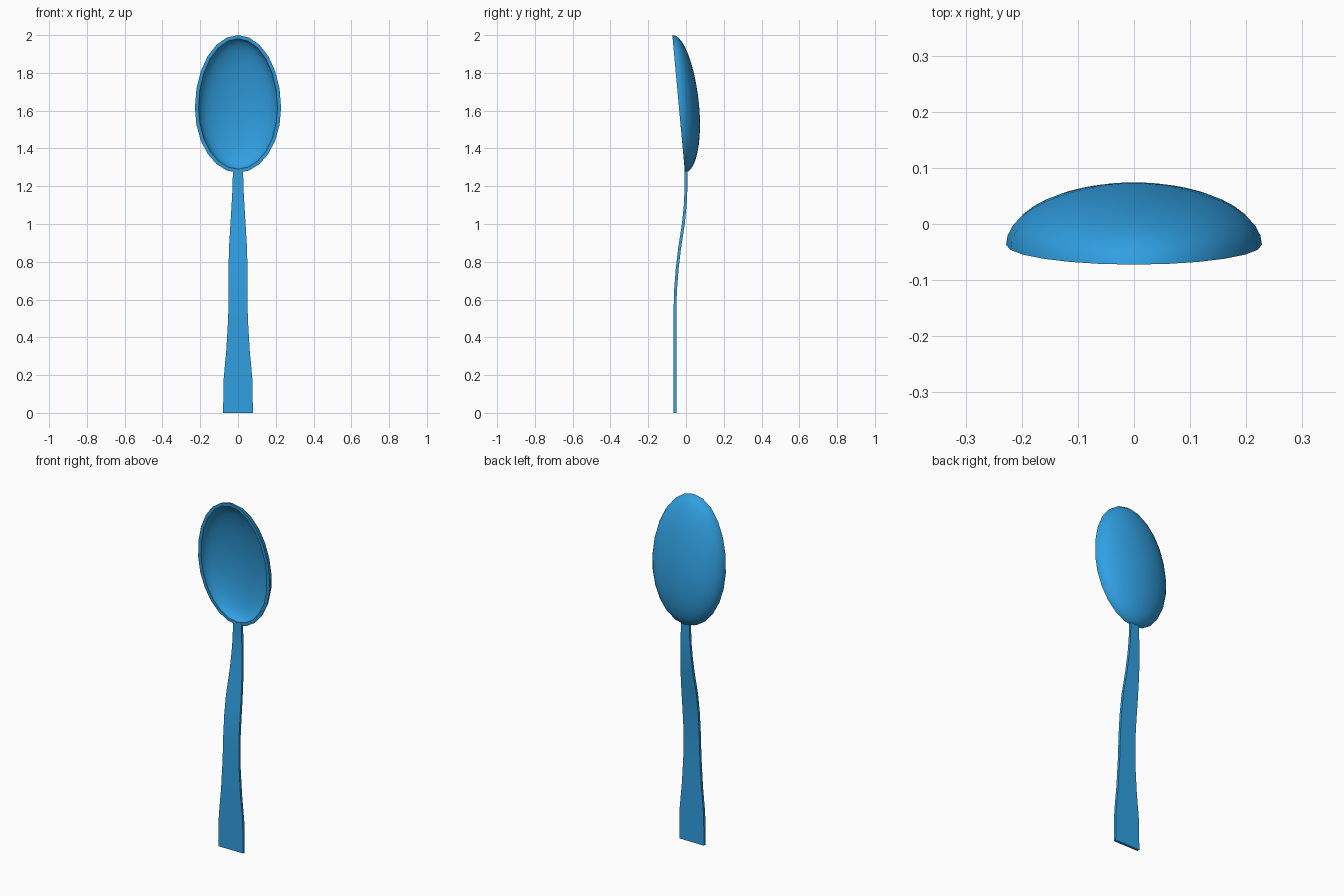
import bpy, bmesh, math
from mathutils import Vector

if "Cube" in bpy.data.objects:
    bpy.data.objects.remove(bpy.data.objects["Cube"])

blue = bpy.data.materials.new("spoon blue")
blue.diffuse_color = (0.03, 0.35, 0.76, 1.0)
blue.use_nodes = True
blue.node_tree.nodes["Principled BSDF"].inputs["Base Color"].default_value = blue.diffuse_color


def finish(name, bm, angle):
    bmesh.ops.recalc_face_normals(bm, faces=bm.faces[:])
    mesh = bpy.data.meshes.new(name)
    bm.to_mesh(mesh)
    bm.free()
    ob = bpy.data.objects.new(name, mesh)
    bpy.context.collection.objects.link(ob)
    mesh.materials.append(blue)
    bpy.ops.object.select_all(action='DESELECT')
    ob.select_set(True)
    bpy.context.view_layer.objects.active = ob
    bpy.ops.object.shade_smooth_by_angle(angle=math.radians(angle))
    return ob


def bridge(bm, a, b):
    n = len(a)
    for i in range(n):
        bm.faces.new((a[i], a[(i + 1) % n], b[(i + 1) % n], b[i]))


# Bowl: tilted half-egg shell with a flat rim
SEG, RINGS = 24, 10
centre = Vector((0, -0.037, 1.615))
along = Vector((0, -0.0915, 0.996)).normalized()
back = Vector((0, 0.996, 0.0915)).normalized()


def bowl_point(s, depth, inset, a):
    long_r = (0.3865 if math.cos(a) > 0 else 0.345) - inset
    x = (0.228 - inset) * s * math.sin(a)
    return centre + Vector((x, 0, 0)) + along * (long_r * s * math.cos(a)) + back * depth


bm = bmesh.new()
rims = []
for inset, deep in ((0.0, 0.107), (0.019, 0.092)):
    pole = bm.verts.new(centre + back * deep)
    prev = None
    for r in range(1, RINGS + 1):
        t = math.pi / 2 * r / RINGS
        ring = [bm.verts.new(bowl_point(math.sin(t), deep * math.cos(t), inset,
                                        2 * math.pi * i / SEG)) for i in range(SEG)]
        if prev:
            bridge(bm, prev, ring)
        else:
            for i in range(SEG):
                bm.faces.new((pole, ring[i], ring[(i + 1) % SEG]))
        prev = ring
    rims.append(prev)
bridge(bm, rims[0], rims[1])
finish("bowl", bm, 40)

# Handle: flat strip, stations of (height, half width, y of centre line)
stations = [(0.0, 0.079, -0.059), (0.18, 0.076, -0.059), (0.33, 0.062, -0.059),
            (0.50, 0.052, -0.059), (0.64, 0.050, -0.056), (0.76, 0.050, -0.047),
            (0.87, 0.048, -0.034), (1.00, 0.040, -0.014), (1.10, 0.034, -0.004),
            (1.19, 0.029, 0.0), (1.285, 0.027, 0.0)]
HALF = 0.0075
bm = bmesh.new()
rings = [[bm.verts.new((sx * w, y + sy * HALF, z))
          for sx, sy in ((-1, -1), (1, -1), (1, 1), (-1, 1))] for z, w, y in stations]
for a, b in zip(rings, rings[1:]):
    bridge(bm, a, b)
bm.faces.new(rings[0])
bm.faces.new(rings[-1])
finish("handle", bm, 30)
